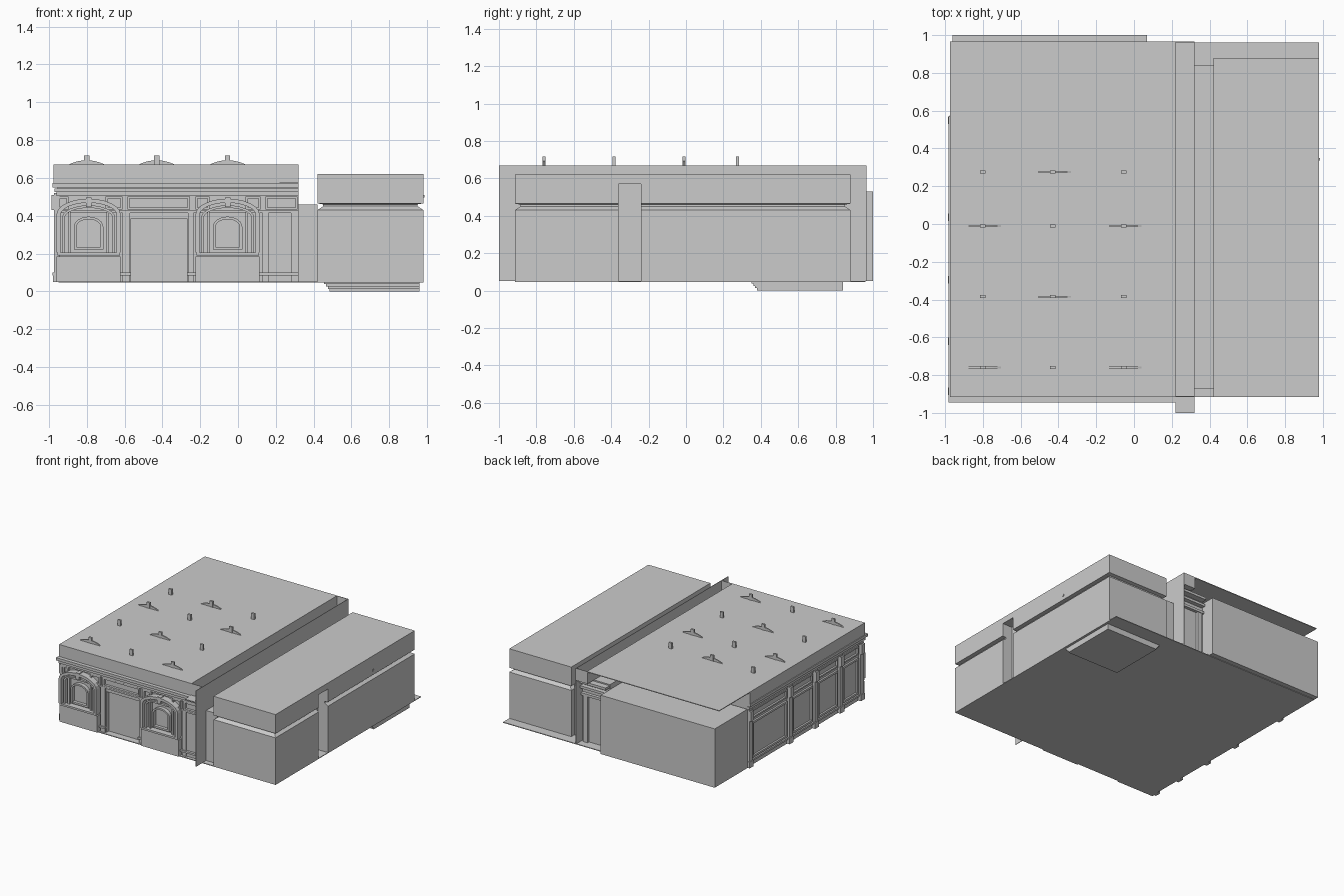
import bpy, bmesh, math
from mathutils import Vector

if "Cube" in bpy.data.objects:
    bpy.data.objects.remove(bpy.data.objects["Cube"])

stone = bpy.data.materials.new("plain_grey")
stone.use_nodes = True
GREY = (0.6, 0.6, 0.6, 1)
stone.diffuse_color = GREY
stone.node_tree.nodes["Principled BSDF"].inputs["Base Color"].default_value = GREY


def finish(name, bm):
    bmesh.ops.recalc_face_normals(bm, faces=bm.faces)
    mesh = bpy.data.meshes.new(name)
    bm.to_mesh(mesh)
    bm.free()
    mesh.materials.append(stone)
    ob = bpy.data.objects.new(name, mesh)
    bpy.context.collection.objects.link(ob)
    return ob


def box(name, x0, x1, y0, y1, z0, z1):
    bm = bmesh.new()
    bmesh.ops.create_cube(bm, size=1)
    for v in bm.verts:
        v.co = Vector(((x0 + x1) / 2 + v.co.x * (x1 - x0),
                       (y0 + y1) / 2 + v.co.y * (y1 - y0),
                       (z0 + z1) / 2 + v.co.z * (z1 - z0)))
    return finish(name, bm)


def loft(name, x0, x1, y0, y1, levels):
    """Stack of rectangles, each given as (inset, z)."""
    bm = bmesh.new()
    rings = [[bm.verts.new(p) for p in ((x0 + i, y0 + i, z), (x1 - i, y0 + i, z),
                                        (x1 - i, y1 - i, z), (x0 + i, y1 - i, z))]
             for i, z in levels]
    for a, b in zip(rings, rings[1:]):
        for k in range(4):
            bm.faces.new((a[k], a[(k + 1) % 4], b[(k + 1) % 4], b[k]))
    bm.faces.new(rings[0])
    bm.faces.new(rings[-1])
    return finish(name, bm)


def strip(name, outer, inner, y0, y1):
    """Solid band between two matching (x, z) outlines."""
    bm = bmesh.new()
    grid = [[bm.verts.new((x, y, z)) for x, z in line]
            for line, y in ((outer, y0), (inner, y0), (inner, y1), (outer, y1))]
    for a, b in zip(grid, grid[1:] + grid[:1]):
        for k in range(len(a) - 1):
            bm.faces.new((a[k], a[k + 1], b[k + 1], b[k]))
    for end in (0, -1):
        bm.faces.new([line[end] for line in grid])
    return finish(name, bm)


def arch_line(cx, half, z0, spring, rise, n=12):
    arc = [(cx - half * math.cos(math.pi * k / n), spring + rise * math.sin(math.pi * k / n))
           for k in range(n + 1)]
    return [(cx - half, z0)] + arc + [(cx + half, z0)]


def arch(name, cx, half, width, z0, spring, rise, y0, y1):
    strip(name, arch_line(cx, half, z0, spring, rise),
          arch_line(cx, half - width, z0, spring, rise - width), y0, y1)


def panel_frame(name, side, a0, a1, z0, z1, d0, d1, w=0.012):
    """Rectangular moulding on the front or left wall."""
    for p, q, r, s in ((a0, a1, z0, z0 + w), (a0, a1, z1 - w, z1),
                       (a0, a0 + w, z0 + w, z1 - w), (a1 - w, a1, z0 + w, z1 - w)):
        if side == "front":
            box(name, p, q, d0, d1, r, s)
        else:
            box(name, d0, d1, p, q, r, s)


# Main hall, rear wing and roof
box("hall_body", -0.95, 0.32, -0.86, 0.57, 0.05, 0.53)
box("rear_link", 0.07, 0.32, 0.57, 0.88, 0.05, 0.57)
box("rear_wing", -0.96, 0.07, 0.58, 1.0, 0.05, 0.53)
box("parapet", -0.975, 0.22, -0.915, 0.57, 0.57, 0.666)
box("roof_sheet", -0.975, 0.22, -0.915, 0.965, 0.664, 0.67)
box("roof_side", 0.214, 0.22, 0.57, 0.965, 0.57, 0.665)
box("floor_plate", -0.95, 0.98, -0.915, 0.96, 0.046, 0.052)

# Rear link trim
box("rear_pilaster", 0.09, 0.13, 0.88, 0.90, 0.05, 0.43)
box("rear_pilaster", 0.26, 0.30, 0.88, 0.90, 0.05, 0.43)
for z, out in ((0.43, 0.905), (0.49, 0.915), (0.54, 0.93)):
    box("rear_cornice", 0.075, 0.315, 0.88, out, z, z + 0.02)

# Gutter and tall side screen
box("gutter_ledge", 0.22, 0.32, -1.0, 0.965, 0.571, 0.576)
box("side_screen", 0.317, 0.321, -1.0, 0.965, 0.05, 0.67)
for y in (-0.915, 0.961):
    box("gutter_end", 0.22, 0.318, y, y + 0.004, 0.575, 0.67)
box("passage_fill", 0.32, 0.42, -0.87, 0.84, 0.05, 0.46)

# Side annex with a groove and a tall doorway niche
annex = loft("annex", 0.42, 0.98, -0.915, 0.88,
             ((0, 0.05), (0, 0.43), (0.03, 0.45), (0.03, 0.46), (0, 0.465), (0, 0.62)))
niche = box("niche_cutter", 0.89, 1.1, -0.36, -0.24, 0, 0.57)
niche.hide_render = True
cut = annex.modifiers.new("niche", "BOOLEAN")
cut.object = niche
cut.solver = "EXACT"
bpy.context.view_layer.objects.active = annex
bpy.ops.object.modifier_apply(modifier=cut.name)
bpy.data.objects.remove(niche)
box("annex_knob", 0.975, 0.985, 0.335, 0.35, 0.495, 0.51)

# Stepped pad underneath
for k in range(4):
    inset = 0.01 * (3 - k)
    box("pad_step", 0.455 + inset, 0.96, 0.35 + inset, 0.84, 0.0125 * k, 0.0125 * (k + 1))

# Front wall around the entrance
box("front_wall_left", -0.95, -0.565, -0.89, -0.86, 0.05, 0.53)
box("front_wall_right", -0.27, 0.318, -0.89, -0.86, 0.05, 0.53)
box("entrance_lintel", -0.565, -0.27, -0.89, -0.86, 0.385, 0.53)
for x0, x1 in ((-0.98, -0.565), (-0.27, 0.317)):
    box("front_skirting", x0, x1, -0.91, -0.88, 0.085, 0.1)
for x0, x1 in ((-0.61, -0.57), (-0.265, -0.235), (0.13, 0.16), (0.28, 0.316)):
    box("front_pilaster", x0, x1, -0.90, -0.88, 0.05, 0.42)

# Cornice mouldings on front and left
for z0, z1, out in ((0.415, 0.428, 0.005), (0.505, 0.525, 0.015),
                    (0.525, 0.545, 0.03), (0.55, 0.572, 0.045)):
    box("front_cornice", -0.95 - out * 0.7, 0.317, -0.90 - out, -0.86, z0, z1)
    box("left_cornice", -0.95 - out * 0.7, -0.9, -0.90, 0.57, z0, z1)
box("cornice_core", -0.955, 0.317, -0.90, 0.57, 0.52, 0.572)

# Frieze panels
for x0, x1 in ((-0.965, -0.895), (-0.7, -0.61), (-0.585, -0.255),
               (-0.225, -0.15), (0.04, 0.12), (0.145, 0.315)):
    panel_frame("frieze_panel", "front", x0, x1, 0.432, 0.502, -0.91, -0.88)

# Arched front windows
for cx in (-0.79, -0.055):
    box("window_base", cx - 0.17, cx + 0.17, -0.93, -0.88, 0.05, 0.185)
    box("window_sill", cx - 0.165, cx + 0.165, -0.94, -0.88, 0.19, 0.205)
    arch("window_hood", cx, 0.17, 0.022, 0.205, 0.405, 0.085, -0.943, -0.88)
    arch("window_surround", cx, 0.14, 0.014, 0.205, 0.39, 0.065, -0.925, -0.88)
    arch("window_frame", cx, 0.078, 0.014, 0.225, 0.34, 0.055, -0.92, -0.88)
    box("window_rail", cx - 0.078, cx + 0.078, -0.915, -0.88, 0.22, 0.235)
    box("window_keystone", cx - 0.015, cx + 0.015, -0.945, -0.88, 0.445, 0.495)
    for s in (-1, 1):
        x = cx + s * 0.1
        box("window_mullion", x - 0.007, x + 0.007, -0.915, -0.88, 0.205, 0.42)

# Left wall bays between pilasters
posts = (-0.885, -0.62, -0.295, 0.035, 0.55)
for y in posts:
    box("left_pilaster", -0.972, -0.94, y - 0.02, y + 0.02, 0.05, 0.52)
    box("pilaster_foot", -0.978, -0.94, y - 0.025, y + 0.025, 0.05, 0.1)
    box("pilaster_cap", -0.985, -0.94, y - 0.02, y + 0.02, 0.43, 0.51)
for y0, y1 in zip(posts, posts[1:]):
    panel_frame("left_window", "left", y0 + 0.035, y1 - 0.035, 0.11, 0.405, -0.965, -0.94, 0.016)
    panel_frame("left_transom", "left", y0 + 0.035, y1 - 0.035, 0.432, 0.502, -0.965, -0.94)
box("left_skirting", -0.965, -0.94, -0.89, 0.57, 0.085, 0.1)

# Roof posts, alternate ones with a curved crest
for j, y in enumerate((0.275, -0.01, -0.385, -0.76)):
    for i, x in enumerate((-0.8, -0.43, -0.055)):
        box("roof_post", x - 0.014, x + 0.014, y - 0.008, y + 0.008, 0.665, 0.717)
        if (i + j) % 2:
            top = [(x + 0.1 * t / 8, 0.668 + 0.025 * (1 - (t / 8) ** 2)) for t in range(-8, 9)]
            strip("roof_crest", top, [(px, 0.664) for px, pz in top], y - 0.005, y + 0.005)
